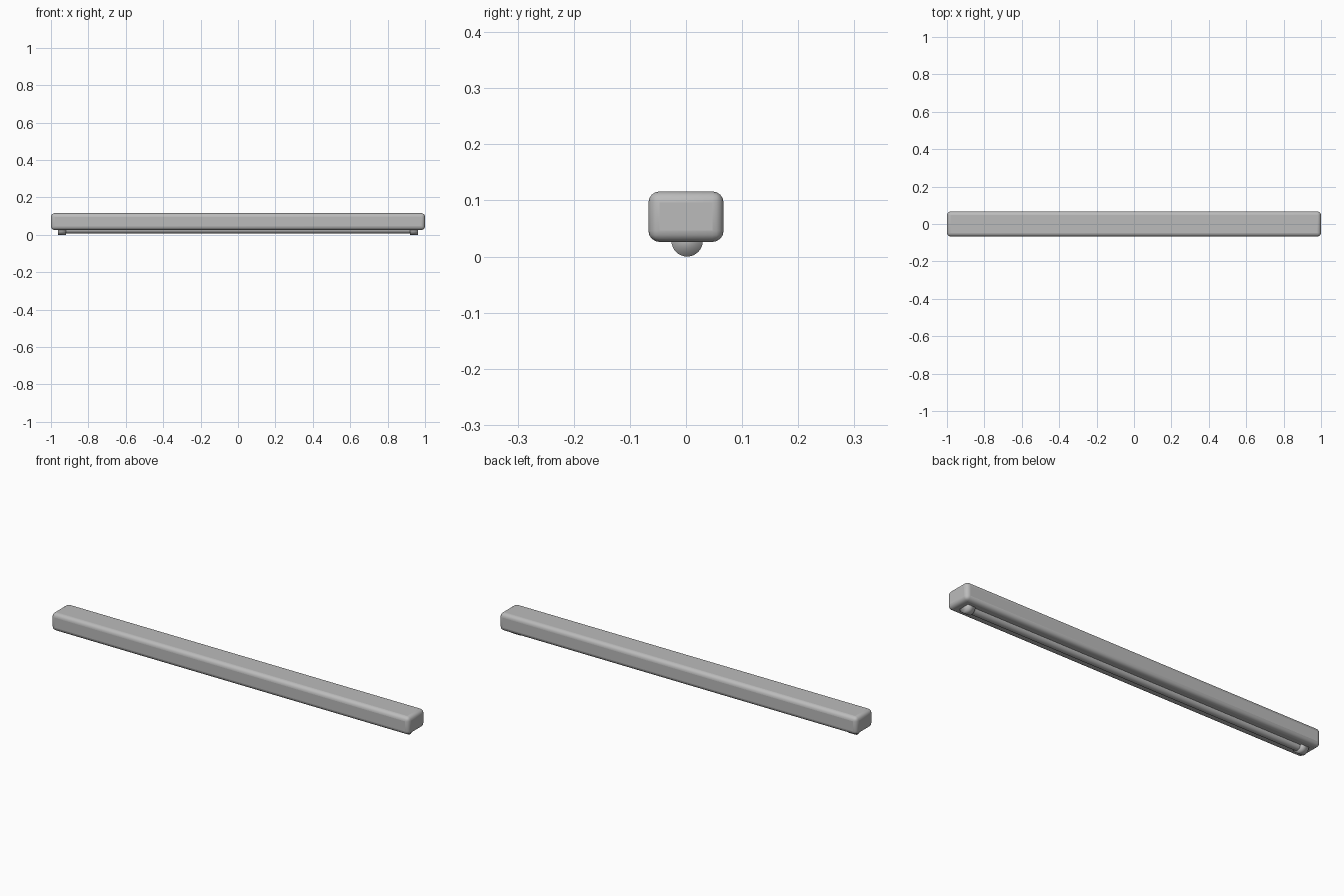
import bpy
from math import pi

if "Cube" in bpy.data.objects:
    bpy.data.objects.remove(bpy.data.objects["Cube"])


def make_material(name, colour):
    mat = bpy.data.materials.new(name)
    mat.use_nodes = True
    mat.diffuse_color = colour
    mat.node_tree.nodes["Principled BSDF"].inputs["Base Color"].default_value = colour
    return mat


grey = make_material("grey", (0.5, 0.5, 0.5, 1))


def finish(obj, name, angle):
    obj.name = name
    obj.data.materials.append(grey)
    bpy.ops.object.shade_smooth_by_angle(angle=angle)


def rod(name, x, radius, length, angle):
    bpy.ops.mesh.primitive_cylinder_add(
        vertices=32, radius=radius, depth=length,
        location=(x, 0.002, 0.028), rotation=(0, pi / 2, 0))
    finish(bpy.context.object, name, angle)


# Rounded housing
bpy.ops.mesh.primitive_cube_add(size=1, location=(0, 0, 0.071))
housing = bpy.context.object
housing.dimensions = (2, 0.134, 0.09)
bpy.ops.object.transform_apply(location=False, rotation=False, scale=True)
bevel = housing.modifiers.new("rounded_edges", "BEVEL")
bevel.width = 0.02
bevel.segments = 4
finish(housing, "housing", pi / 5)

# Light tube between two softly shaded end sockets
rod("tube", 0, 0.021, 1.86, pi / 5)
for side, x in (("left", 0.941), ("right", -0.941)):
    rod(side + "_socket", x, 0.028, 0.042, pi)
